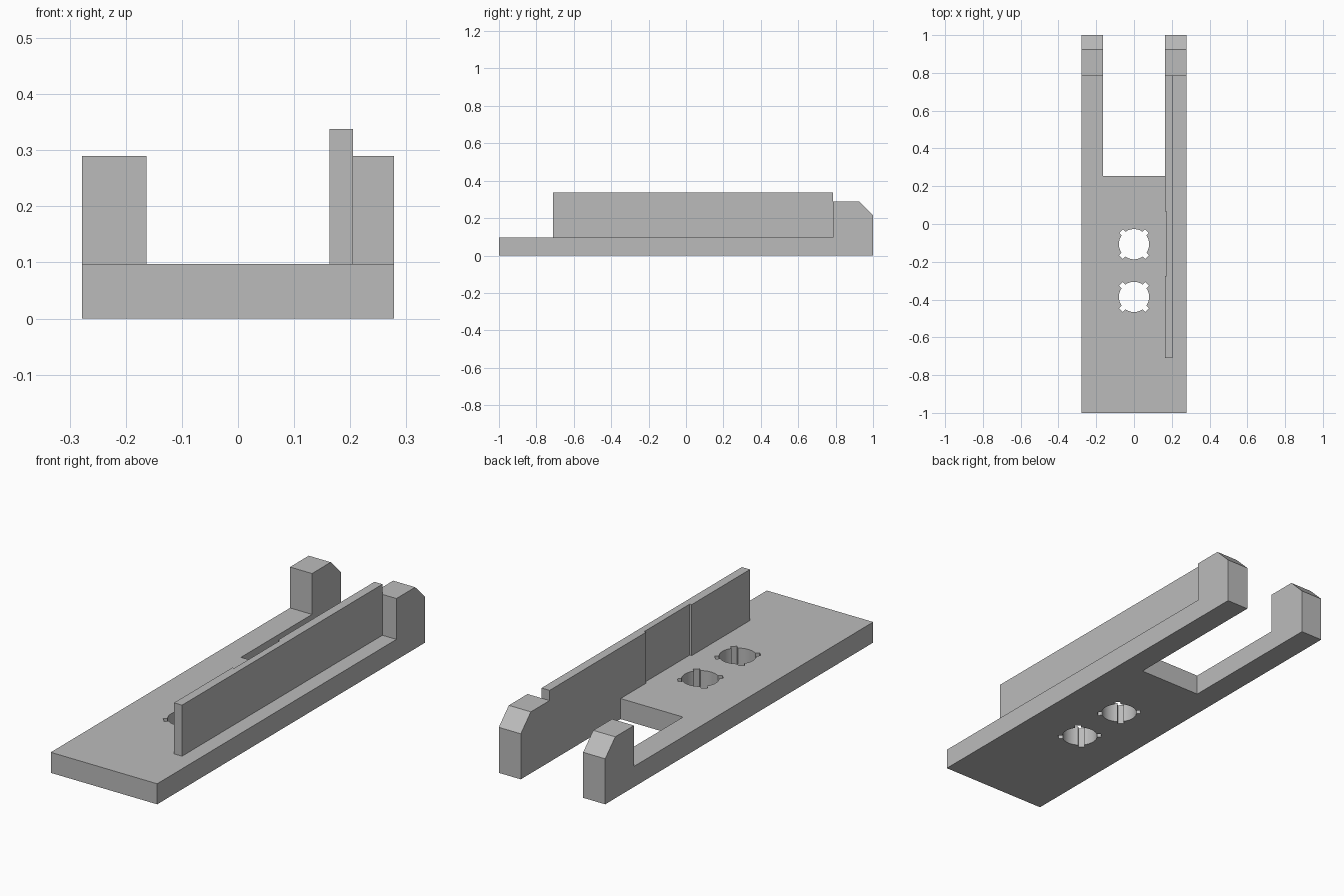
import bpy, bmesh, math
from mathutils import Vector, Matrix

cube = bpy.data.objects.get("Cube")
if cube:
    bpy.data.objects.remove(cube, do_unlink=True)

grey = bpy.data.materials.new("plain grey")
grey.use_nodes = True
colour = (0.5, 0.5, 0.5, 1)
grey.diffuse_color = colour
grey.node_tree.nodes["Principled BSDF"].inputs["Base Color"].default_value = colour

PLATE_TOP = 0.097
HALF_WIDTH = 0.278
SLOT = 0.163
HOOK_START = 0.785


def prism(name, outline, offset):
    """Extrude a closed 3D outline along an offset."""
    bm = bmesh.new()
    face = bm.faces.new([bm.verts.new(p) for p in outline])
    grown = bmesh.ops.extrude_face_region(bm, geom=[face])["geom"]
    verts = [g for g in grown if isinstance(g, bmesh.types.BMVert)]
    bmesh.ops.translate(bm, verts=verts, vec=offset)
    bmesh.ops.recalc_face_normals(bm, faces=bm.faces[:])
    mesh = bpy.data.meshes.new(name)
    bm.to_mesh(mesh)
    bm.free()
    mesh.materials.append(grey)
    obj = bpy.data.objects.new(name, mesh)
    bpy.context.collection.objects.link(obj)
    return obj


def keyhole_outline(y, radius=0.08, reach=0.098, half=0.014, steps=12):
    """Circle with four diagonal notches."""
    points = []
    edge = math.asin(half / radius)
    for quarter in range(4):
        turn = Matrix.Rotation(math.pi / 4 + quarter * math.pi / 2, 3, "Z")
        local = [Vector((reach, -half, 0)), Vector((reach, half, 0))]
        for i in range(steps + 1):
            a = edge + (math.pi / 2 - 2 * edge) * i / steps
            local.append(Vector((radius * math.cos(a), radius * math.sin(a), 0)))
        points += [turn @ p + Vector((0, y, -0.1)) for p in local]
    return points


# Forked base plate
w, s = HALF_WIDTH, SLOT
base = prism("base_plate",
             [(-w, -1, 0), (w, -1, 0), (w, 1, 0), (s, 1, 0),
              (s, 0.255, 0), (-s, 0.255, 0), (-s, 1, 0), (-w, 1, 0)],
             (0, 0, PLATE_TOP))

# Two notched holes through the plate
for number, y in enumerate((-0.107, -0.386), 1):
    cutter = prism(f"hole_cutter_{number}", keyhole_outline(y), (0, 0, 0.4))
    cut = base.modifiers.new("hole", "BOOLEAN")
    cut.operation = "DIFFERENCE"
    cut.solver = "EXACT"
    cut.object = cutter
    bpy.context.view_layer.objects.active = base
    bpy.ops.object.modifier_apply(modifier=cut.name)
    bpy.data.objects.remove(cutter, do_unlink=True)

bpy.ops.object.select_all(action="DESELECT")
base.select_set(True)
bpy.context.view_layer.objects.active = base
bpy.ops.object.shade_smooth_by_angle(angle=math.radians(30))

# Chamfered end block on each arm
for side, x in (("left", SLOT), ("right", -HALF_WIDTH)):
    prism(f"{side}_end_block",
          [(x, HOOK_START, PLATE_TOP), (x, 1, PLATE_TOP), (x, 1, 0.215),
           (x, 0.925, 0.29), (x, HOOK_START, 0.29)],
          (HALF_WIDTH - SLOT, 0, 0))

# Upright side wall with a shallow recess in its inner face
recess = SLOT + 0.01
prism("side_wall",
      [(x, y, PLATE_TOP) for x, y in (
          (0.205, -0.71), (0.205, HOOK_START), (SLOT, HOOK_START),
          (SLOT, 0.065), (recess, 0.065), (recess, -0.275),
          (SLOT, -0.275), (SLOT, -0.71))],
      (0, 0, 0.338 - PLATE_TOP))
